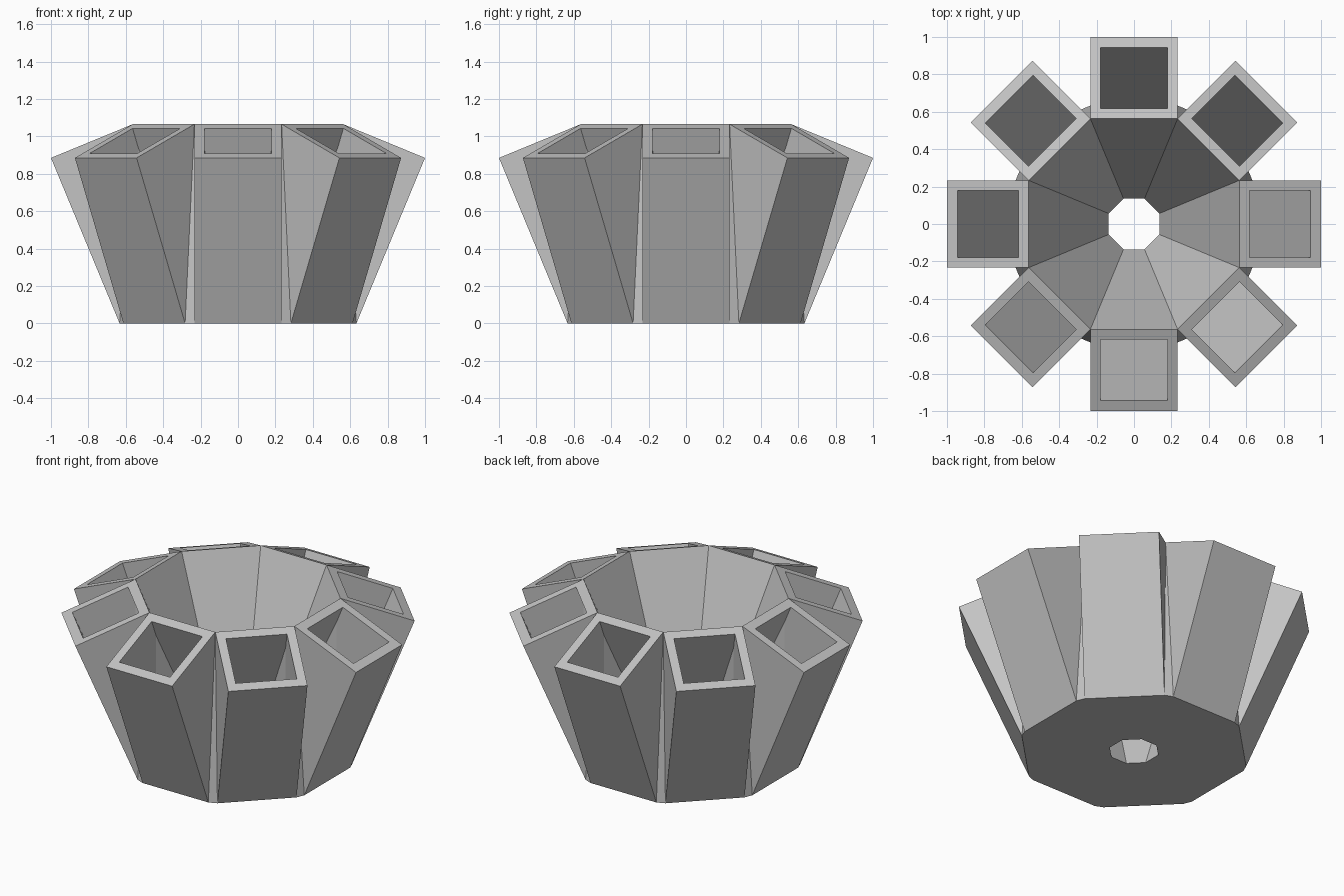
import bpy
import bmesh
import math
from mathutils import Matrix, Vector

cube = bpy.data.objects.get("Cube")
if cube:
    bpy.data.objects.remove(cube, do_unlink=True)

COUNT = 8
STEP = 2 * math.pi / COUNT
T = math.tan(STEP / 2)          # half-width of a sector per unit radius
HOLE, FOOT, RIM_IN, RIM_OUT = 0.136, 0.633, 0.563, 1.0
Z_IN, Z_OUT = 1.065, 0.885
HALF = RIM_IN * T               # half-width of one tube
WALL, FLOOR = 0.057, 0.055
POCKET, P_IN, P_OUT = 0.18, 0.617, 0.945


def rim_z(r):
    """Height of the sloping rim at radius r."""
    return Z_IN + (r - RIM_IN) * (Z_OUT - Z_IN) / (RIM_OUT - RIM_IN)


def pair(x, r, z):
    """Right and left copies of a point."""
    return Vector((x, r, z)), Vector((-x, r, z))


# Points of one tube: outer shell
A = pair(HOLE * T, HOLE, 0)
B = pair(HALF, FOOT, 0)
C = pair(HALF, RIM_OUT, Z_OUT)
D = pair(HALF, RIM_IN, Z_IN)

# Points of its pocket, tapered where it meets the neighbouring pockets
r_taper = (POCKET + WALL) / T
r_floor_in = P_IN - (rim_z(P_IN) - FLOOR) * T
r_floor_out = P_OUT - (rim_z(P_OUT) - FLOOR) * T
P = pair(POCKET, P_OUT, rim_z(P_OUT))
Q = pair(POCKET, P_IN, rim_z(P_IN))
E = pair(POCKET, r_taper, rim_z(P_IN) - (P_IN - r_taper) / T)
F = pair(r_floor_in * T - WALL, r_floor_in, FLOOR)
G = pair(POCKET, r_taper, FLOOR)
H = pair(POCKET, r_floor_out, FLOOR)

# Next tube's foot corner, for the web between tubes
turn = Matrix.Rotation(-STEP, 4, "Z")
N = turn @ B[1]

faces = [
    (A[0], A[1], D[1], D[0]),                    # funnel wall
    (B[0], B[1], C[1], C[0]),                    # outer wall
    (A[0], A[1], B[1], B[0]),                    # underside
    (A[0], B[0], N),                             # underside of web
    (D[0], B[0], N),                             # web between tubes
    (C[0], C[1], P[1], P[0]),                    # rim, outer strip
    (D[0], D[1], Q[1], Q[0]),                    # rim, inner strip
    (P[0], P[1], H[1], H[0]),                    # pocket outer wall
    (Q[0], Q[1], E[1], F[1], F[0], E[0]),        # pocket inner wall
    (F[0], F[1], G[1], H[1], H[0], G[0]),        # pocket floor
]
for s in (0, 1):
    faces += [
        (B[s], C[s], D[s]),                      # tube side
        (C[s], D[s], Q[s], P[s]),                # rim, side strip
        (P[s], Q[s], E[s], G[s], H[s]),          # pocket side
        (E[s], F[s], G[s]),                      # pocket taper
    ]

# Repeat the tube around the axis and weld
bm = bmesh.new()
for i in range(COUNT):
    rot = Matrix.Rotation(STEP * i, 4, "Z")
    for pts in faces:
        bm.faces.new([bm.verts.new(rot @ p) for p in pts])
bmesh.ops.remove_doubles(bm, verts=bm.verts[:], dist=0.0005)
bmesh.ops.recalc_face_normals(bm, faces=bm.faces[:])

mesh = bpy.data.meshes.new("tube_ring_holder")
bm.to_mesh(mesh)
bm.free()

# Plain grey material
grey = bpy.data.materials.new("plain grey")
grey.use_nodes = True
colour = (0.55, 0.55, 0.55, 1)
grey.diffuse_color = colour
grey.node_tree.nodes["Principled BSDF"].inputs["Base Color"].default_value = colour
mesh.materials.append(grey)

holder = bpy.data.objects.new("tube_ring_holder", mesh)
bpy.context.collection.objects.link(holder)
